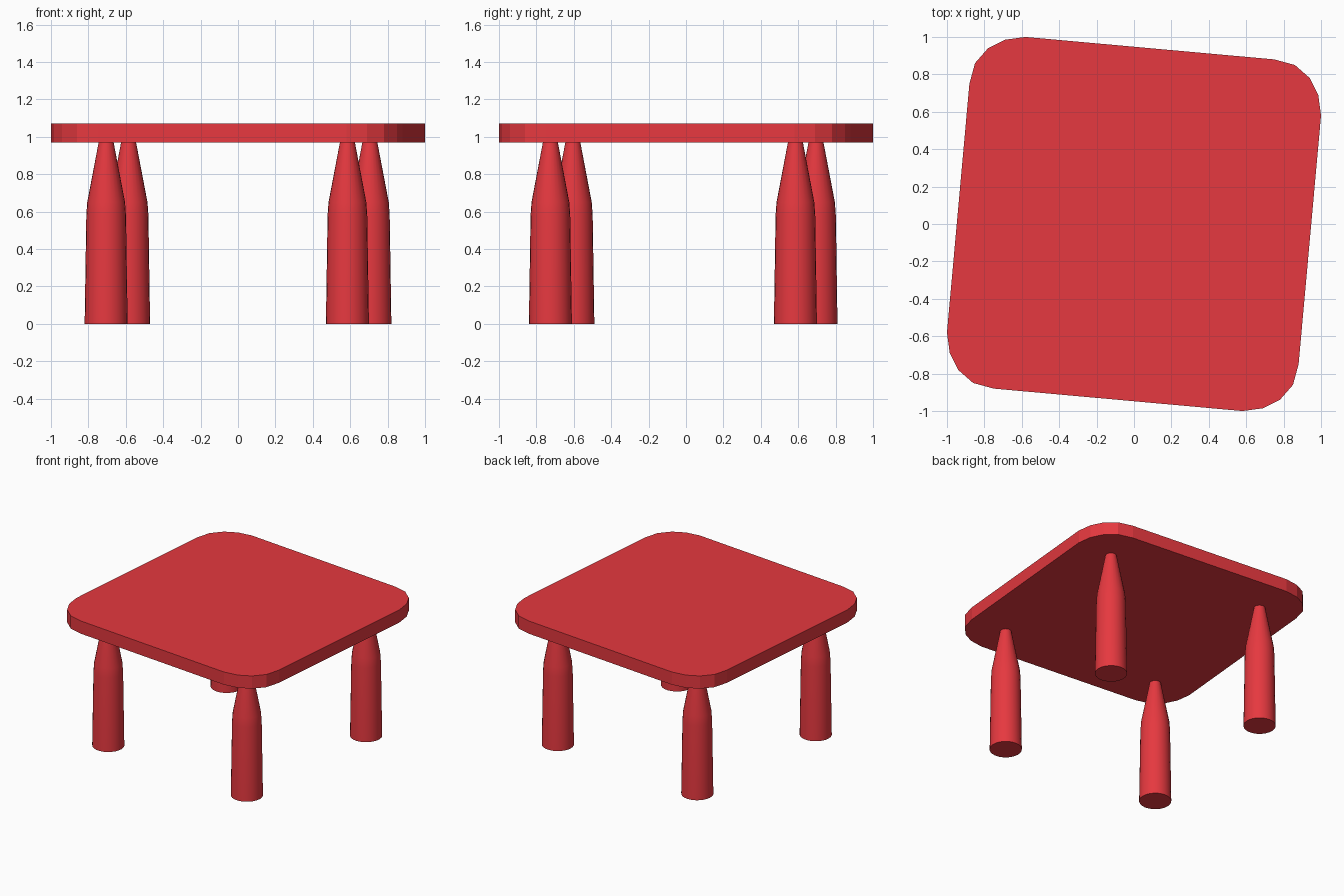
import bpy, bmesh, math

if "Cube" in bpy.data.objects:
    bpy.data.objects.remove(bpy.data.objects["Cube"])

red = bpy.data.materials.new("red_paint")
red.diffuse_color = (0.79, 0.04, 0.05, 1)
red.use_nodes = True
red.node_tree.nodes["Principled BSDF"].inputs["Base Color"].default_value = red.diffuse_color


def make_object(name, bm):
    bmesh.ops.recalc_face_normals(bm, faces=bm.faces)
    mesh = bpy.data.meshes.new(name)
    bm.to_mesh(mesh)
    bm.free()
    mesh.materials.append(red)
    obj = bpy.data.objects.new(name, mesh)
    bpy.context.collection.objects.link(obj)
    return obj


# Table top: one rounded corner repeated four times, flat-sided slab
bm = bmesh.new()
corner = [(0.75, 0.88), (0.86, 0.85), (0.94, 0.78), (0.985, 0.69), (1.0, 0.58)]
outline = []
for i in range(4):
    for x, y in corner:
        for _ in range(i):
            x, y = y, -x
        outline.append(bm.verts.new((x, y, 0.97)))
face = bm.faces.new(outline)
ext = bmesh.ops.extrude_face_region(bm, geom=[face], use_keep_orig=True)
top_verts = [g for g in ext["geom"] if isinstance(g, bmesh.types.BMVert)]
bmesh.ops.translate(bm, vec=(0, 0, 0.10), verts=top_verts)
make_object("table_top", bm)

# Legs: turned profile, thick foot narrowing to a slim neck
profile = [(0.115, 0.0), (0.106, 0.58), (0.101, 0.65), (0.04, 0.97)]
SIDES = 24


def leg(name, cx, cy):
    bm = bmesh.new()
    rings = []
    for r, z in profile:
        rings.append([bm.verts.new((cx + r * math.cos(a), cy + r * math.sin(a), z))
                      for a in (2 * math.pi * k / SIDES for k in range(SIDES))])
    for low, high in zip(rings, rings[1:]):
        for k in range(SIDES):
            n = (k + 1) % SIDES
            bm.faces.new((low[k], low[n], high[n], high[k]))
    bm.faces.new(rings[0])
    bm.faces.new(rings[-1])
    obj = make_object(name, bm)
    bpy.ops.object.select_all(action='DESELECT')
    obj.select_set(True)
    bpy.context.view_layer.objects.active = obj
    bpy.ops.object.shade_smooth_by_angle(angle=math.radians(40))


leg("front_left_leg", -0.705, -0.605)
leg("front_right_leg", 0.585, -0.725)
leg("back_right_leg", 0.705, 0.585)
leg("back_left_leg", -0.585, 0.695)
